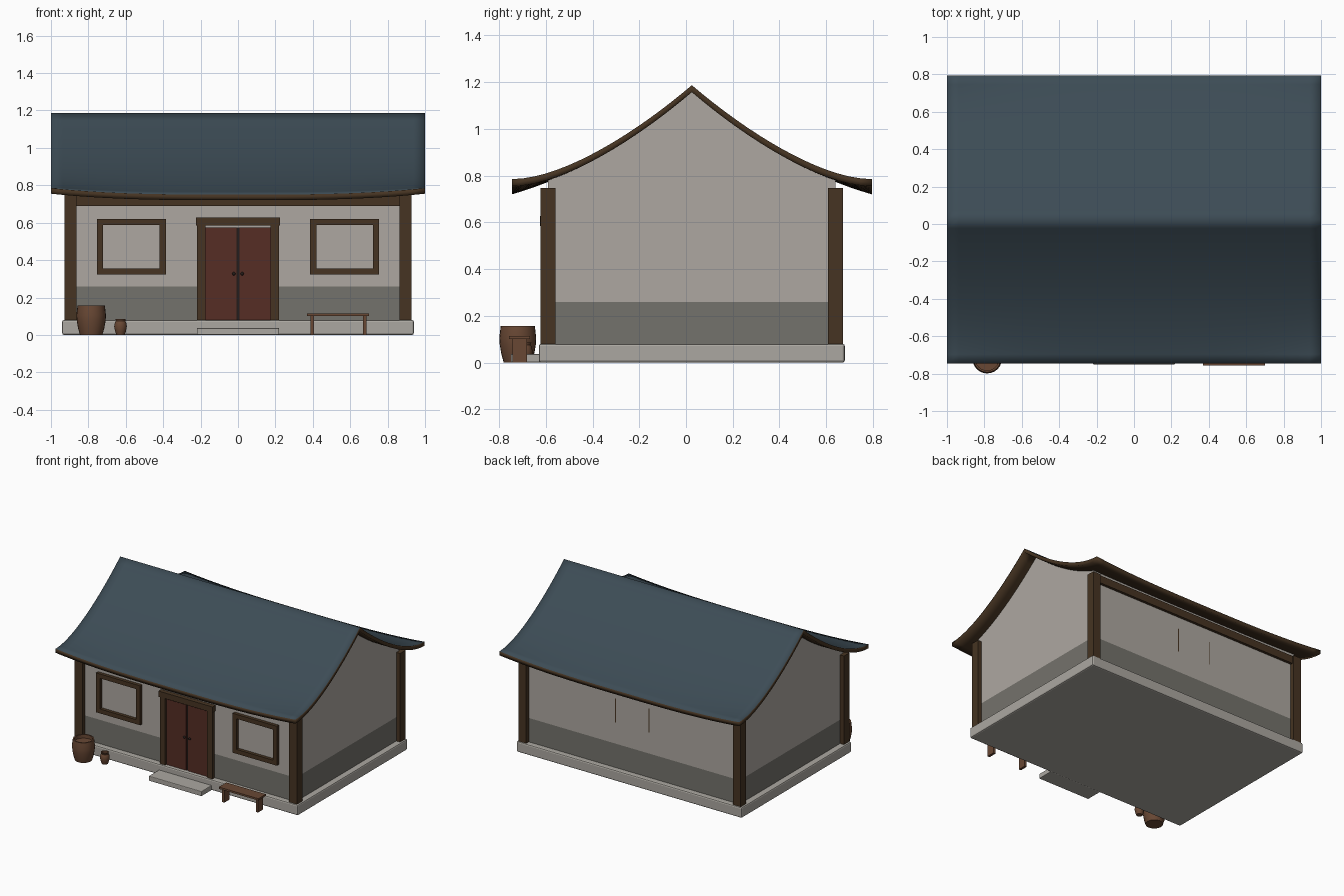
import bpy, bmesh, math
from mathutils import Vector

if "Cube" in bpy.data.objects:
    bpy.data.objects.remove(bpy.data.objects["Cube"])

CY = 0.025  # depth position of the ridge


def material(name, r, g, b):
    m = bpy.data.materials.new(name)
    m.use_nodes = True
    m.diffuse_color = (r, g, b, 1)
    m.node_tree.nodes["Principled BSDF"].inputs["Base Color"].default_value = (r, g, b, 1)
    return m


PLASTER = material("plaster", 0.42, 0.39, 0.355)
PLINTH = material("grey plinth", 0.175, 0.17, 0.15)
STONE = material("pale stone", 0.41, 0.39, 0.355)
TIMBER = material("dark timber", 0.061, 0.034, 0.016)
TILE = material("slate blue", 0.046, 0.072, 0.092)
DOOR = material("red door", 0.092, 0.026, 0.018)
WOOD = material("warm wood", 0.14, 0.064, 0.034)
IRON = material("dark iron", 0.018, 0.012, 0.010)


def make(name, bm, *mats):
    bmesh.ops.recalc_face_normals(bm, faces=bm.faces)
    me = bpy.data.meshes.new(name)
    bm.to_mesh(me)
    bm.free()
    for m in mats:
        me.materials.append(m)
    ob = bpy.data.objects.new(name, me)
    bpy.context.collection.objects.link(ob)
    return ob


def box(name, x, y, z, mat, bevel=0):
    """Box from (low, high) ranges on each axis."""
    bm = bmesh.new()
    bmesh.ops.create_cube(bm, size=1)
    for v in bm.verts:
        v.co = Vector([r[0] if c < 0 else r[1] for c, r in zip(v.co, (x, y, z))])
    ob = make(name, bm, mat)
    if bevel:
        mod = ob.modifiers.new("bevel", "BEVEL")
        mod.width = bevel
        mod.segments = 2
    return ob


def lathe(name, x, y, profile, mat, sides=24):
    bm = bmesh.new()
    verts = [bm.verts.new((r, 0, z)) for r, z in profile]
    edges = [bm.edges.new(p) for p in zip(verts, verts[1:])]
    bmesh.ops.spin(bm, geom=verts + edges, cent=(0, 0, 0), axis=(0, 0, 1),
                   angle=math.tau, steps=sides)
    bmesh.ops.remove_doubles(bm, verts=bm.verts, dist=0.0005)
    ob = make(name, bm, mat)
    ob.location = (x, y, 0)
    smooth(ob)
    return ob


def smooth(ob, angle=40):
    bpy.ops.object.select_all(action="DESELECT")
    ob.select_set(True)
    bpy.context.view_layer.objects.active = ob
    bpy.ops.object.shade_smooth_by_angle(angle=math.radians(angle))


def frame(name, x, z, y, w):
    """Rectangular timber frame of bar width w."""
    for i, (a, b) in enumerate(((x[0], x[0] + w), (x[1] - w, x[1]))):
        box(f"{name}_side_{i}", (a, b), y, z, TIMBER)
    for i, (a, b) in enumerate(((z[0], z[0] + w), (z[1] - w, z[1]))):
        box(f"{name}_rail_{i}", (x[0] + w, x[1] - w), y, (a, b), TIMBER)


def roof_z(x, y):
    """Sagging slope with corners that turn up."""
    t = abs(y - CY) / 0.77
    return 1.187 - 0.654 * t + 0.217 * t * t + 0.035 * t ** 6 * abs(x) ** 3


# Roof: curved slab, blue on top, timber at edges and below
bm = bmesh.new()
NX, NY = 32, 32
layers = []
for drop in (0, 0.03):
    rows = []
    for j in range(NY + 1):
        y = CY + 0.77 * (2 * j / NY - 1)
        xs = [2 * i / NX - 1 for i in range(NX + 1)]
        rows.append([bm.verts.new((x, y, roof_z(x, y) - drop)) for x in xs])
    layers.append(rows)
for k, rows in enumerate(layers):
    for j in range(NY):
        for i in range(NX):
            f = bm.faces.new((rows[j][i], rows[j][i + 1], rows[j + 1][i + 1], rows[j + 1][i]))
            f.material_index = k
for f in bmesh.ops.bridge_loops(bm, edges=[e for e in bm.edges if e.is_boundary])["faces"]:
    f.material_index = 1
for f in bm.faces:
    f.smooth = True
make("roof", bm, TILE, TIMBER)

# Walls: gable outline pulled along x, with a grey lower band
bm = bmesh.new()
ys = [-0.59 + 1.23 * i / 24 for i in range(25)]
outline = [(-0.59, 0.07)] + [(y, roof_z(0, y) - 0.018) for y in ys] + [(0.64, 0.07)]
face = bm.faces.new([bm.verts.new((-0.895, y, z)) for y, z in outline])
ext = bmesh.ops.extrude_face_region(bm, geom=[face])["geom"]
bmesh.ops.translate(bm, vec=(1.79, 0, 0), verts=[v for v in ext if isinstance(v, bmesh.types.BMVert)])
bmesh.ops.bisect_plane(bm, geom=bm.verts[:] + bm.edges[:] + bm.faces[:],
                       plane_co=(0, 0, 0.26), plane_no=(0, 0, 1))
for f in bm.faces:
    f.material_index = int(max(v.co.z for v in f.verts) < 0.27)
make("walls", bm, PLASTER, PLINTH)

# Stone base and step
box("base", (-0.94, 0.94), (-0.63, 0.68), (0, 0.08), STONE, 0.01)
box("step", (-0.22, 0.22), (-0.75, -0.62), (0, 0.037), STONE, 0.005)

# Corner posts, beams and windows, mirrored
for s, side in ((-1, "right"), (1, "left")):
    for cy, end in ((-0.59, "front"), (0.64, "back")):
        box(f"{end}_{side}_post", (s * 0.895 - 0.032, s * 0.895 + 0.032),
            (cy - 0.032, cy + 0.032), (0.08, 0.748), TIMBER)
    frame(f"{side}_window", (s * 0.57 - 0.184, s * 0.57 + 0.184), (0.323, 0.62), (-0.615, -0.58), 0.033)
    # Door leaves, jambs and knobs
    box(f"{side}_jamb", (s * 0.197 - 0.022, s * 0.197 + 0.022), (-0.618, -0.58), (0.08, 0.585), TIMBER)
    box(f"{side}_door", (s * 0.0915 - 0.083, s * 0.0915 + 0.083), (-0.605, -0.58), (0.08, 0.573), DOOR)
    bm = bmesh.new()
    bmesh.ops.create_uvsphere(bm, u_segments=12, v_segments=8, radius=0.009)
    knob = make(f"{side}_knob", bm, IRON)
    knob.location = (s * 0.022, -0.609, 0.327)
    smooth(knob)
box("front_beam", (-0.87, 0.87), (-0.61, -0.57), (0.69, 0.748), TIMBER)
box("back_beam", (-0.87, 0.87), (0.62, 0.66), (0.69, 0.748), TIMBER)
box("door_header", (-0.225, 0.225), (-0.625, -0.58), (0.585, 0.628), TIMBER)
box("door_gap", (-0.0085, 0.0085), (-0.598, -0.58), (0.08, 0.573), IRON)

# Thin rim of the sunken back window
for s in (-1, 1):
    box("back_window_rim", (s * 0.14 - 0.003, s * 0.14 + 0.003), (0.635, 0.641), (0.42, 0.6), TIMBER)

# Bench
box("bench_top", (0.37, 0.70), (-0.757, -0.668), (0.1, 0.114), WOOD)
for x in (0.397, 0.677):
    box("bench_leg", (x - 0.009, x + 0.009), (-0.742, -0.68), (0, 0.1), WOOD)

# Barrel and small jar with hollow tops
lathe("barrel", -0.785, -0.72, [(0, 0), (0.06, 0), (0.07, 0.035), (0.077, 0.075), (0.079, 0.105),
                                (0.075, 0.14), (0.073, 0.157), (0.063, 0.157), (0.063, 0.13), (0, 0.13)], WOOD)
lathe("jar", -0.628, -0.69, [(0, 0), (0.022, 0), (0.029, 0.02), (0.034, 0.045), (0.030, 0.066),
                             (0.025, 0.075), (0.028, 0.085), (0.021, 0.085), (0.02, 0.07), (0, 0.07)], WOOD)
